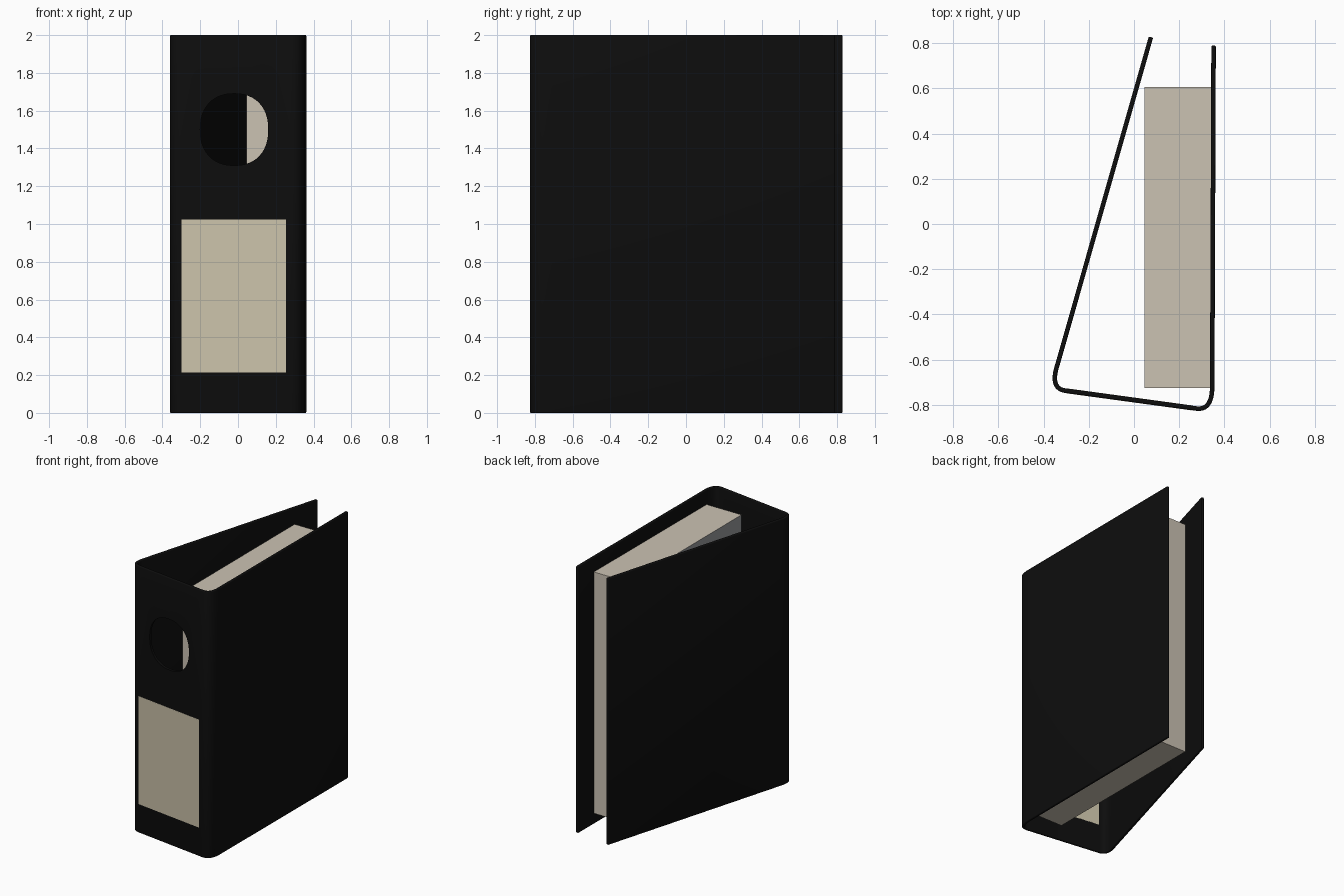
import bpy, bmesh, math
from mathutils import Vector

if "Cube" in bpy.data.objects:
    bpy.data.objects.remove(bpy.data.objects["Cube"])


def material(name, rgb):
    m = bpy.data.materials.new(name)
    m.diffuse_color = (*rgb, 1)
    m.use_nodes = True
    m.node_tree.nodes["Principled BSDF"].inputs["Base Color"].default_value = m.diffuse_color
    return m


BLACK = material("black_card", (0.004, 0.004, 0.004))
LABEL = material("label_paper", (0.60, 0.54, 0.40))
PAPER = material("page_paper", (0.60, 0.54, 0.45))
GREY = material("grey_sheet", (0.32, 0.33, 0.34))


def make_object(name, verts, faces, *mats):
    me = bpy.data.meshes.new(name)
    me.from_pydata(verts, [], faces)
    bm = bmesh.new()
    bm.from_mesh(me)
    bmesh.ops.recalc_face_normals(bm, faces=bm.faces)
    bm.to_mesh(me)
    bm.free()
    for m in mats:
        me.materials.append(m)
    ob = bpy.data.objects.new(name, me)
    bpy.context.collection.objects.link(ob)
    return ob


def prism(name, outline, offset, *mats):
    """Closed solid from an outline swept along an offset vector."""
    n = len(outline)
    verts = [Vector(p) for p in outline]
    verts += [p + Vector(offset) for p in verts]
    faces = [tuple(range(n)), tuple(range(n, 2 * n))]
    faces += [(i, (i + 1) % n, n + (i + 1) % n, n + i) for i in range(n)]
    return make_object(name, verts, faces, *mats)


def corner(a, c, b, steps=10):
    """Rounded corner from a to b around control point c."""
    a, b, c = Vector(a), Vector(b), Vector(c)
    return [a * (1 - t) ** 2 + c * 2 * t * (1 - t) + b * t * t
            for t in (i / steps for i in range(steps + 1))]


# Folded cover: leaning left board, spine and upright right board
THICK = 0.02
spine_a, spine_b = Vector((-0.305, -0.737)), Vector((0.275, -0.816))
path = [Vector((0.075, 0.827))]
path += corner((-0.338, -0.62), (-0.374, -0.727), spine_a)
path += corner(spine_b, (0.348, -0.827), (0.346, -0.71))
path += [Vector((0.352, 0.789))]
n = len(path)
cover = make_object(
    "cover", [(p.x, p.y, z) for z in (0, 2) for p in path],
    [(i, i + 1, n + i + 1, n + i) for i in range(n - 1)], BLACK)
solid = cover.modifiers.new("thickness", 'SOLIDIFY')
solid.thickness = THICK
solid.offset = 0
solid.use_even_offset = True
bev = cover.modifiers.new("soft_edges", 'BEVEL')
bev.width = 0.006
bev.segments = 3
bev.limit_method = 'ANGLE'
bev.angle_limit = math.radians(50)

# Finger hole through the spine
hole = []
for i in range(48):
    a = math.tau * i / 48
    c, s = math.cos(a), math.sin(a)
    hole.append((-0.02 + 0.18 * math.copysign(abs(c) ** 0.88, c), -0.9,
                 1.5 + 0.19 * math.copysign(abs(s) ** 0.88, s)))
cutter = prism("finger_hole_cutter", hole, (0, 0.25, 0), BLACK)
cutter.hide_render = True
cutter.hide_set(True)
cut = cover.modifiers.new("finger_hole", 'BOOLEAN')
cut.object = cutter
cut.operation = 'DIFFERENCE'
cut.solver = 'EXACT'

# Apply the cover modifiers, then smooth the folds
bpy.context.view_layer.objects.active = cover
cover.select_set(True)
for m in list(cover.modifiers):
    bpy.ops.object.modifier_apply(modifier=m.name)
bpy.ops.object.shade_smooth_by_angle(angle=math.radians(35))

# Spine label, showing on both faces of the spine
along = (spine_b - spine_a).normalized()
normal = Vector((along.y, -along.x))
half = THICK / 2 + 0.001


def on_spine(x, off):
    return spine_a + along * ((x - spine_a.x) / along.x) + normal * off


prism("spine_label",
      [(p.x, p.y, 0.215) for p in (on_spine(-0.298, half), on_spine(0.255, half),
                                   on_spine(0.255, -half), on_spine(-0.298, -half))],
      (0, 0, 0.81), LABEL)

# Page block with a grey top sheet on its left face
x0, x1, y0, y1 = 0.046, 0.341, -0.725, 0.605
pages = prism("pages", [(x0, y0, 0.08), (x1, y0, 0.08), (x1, y1, 0.08), (x0, y1, 0.08)],
              (0, 0, 1.81), PAPER, GREY)
for f in pages.data.polygons:
    if f.normal.x < -0.9:
        f.material_index = 1
